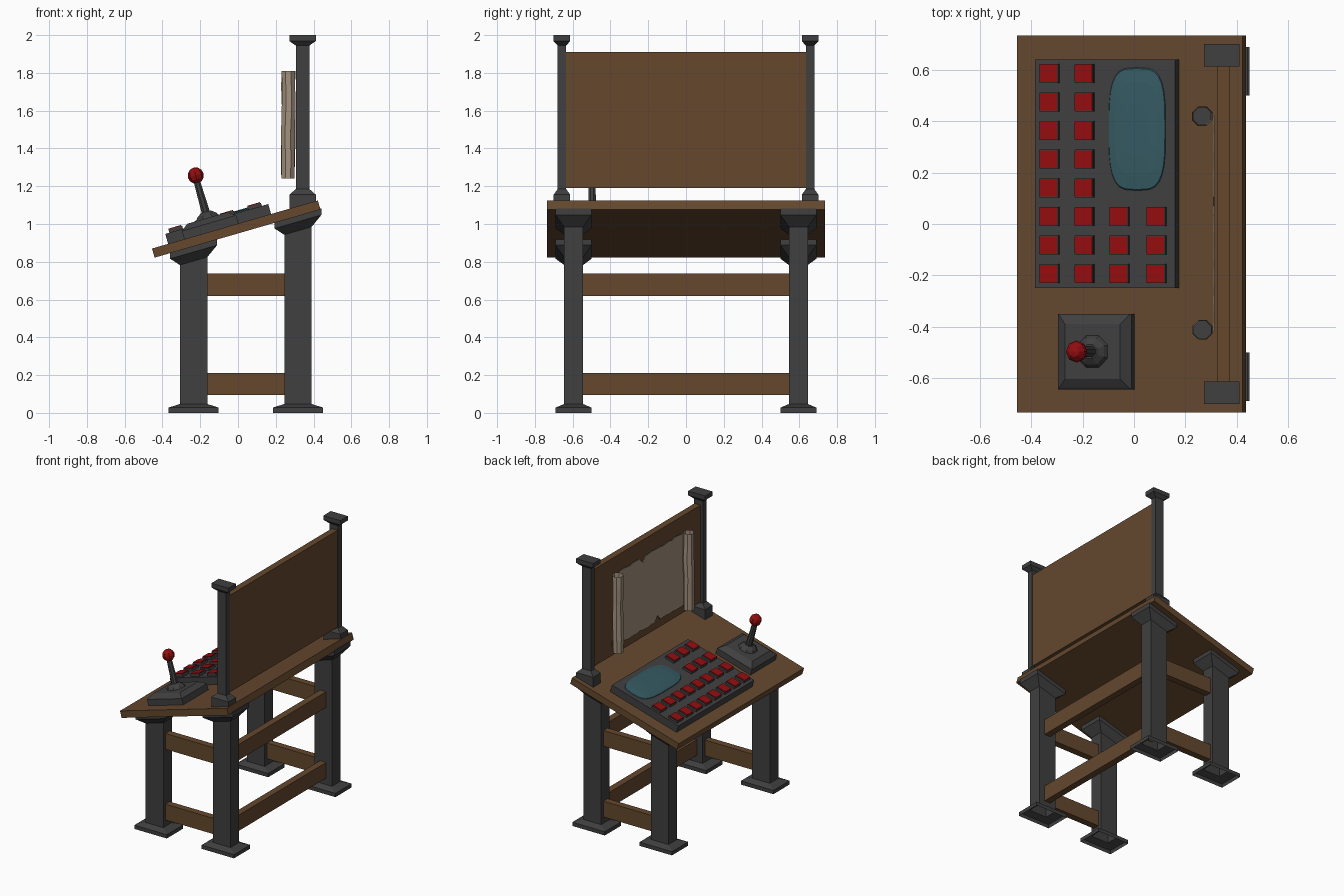
import bpy, bmesh, math, random
from mathutils import Matrix, Vector

if "Cube" in bpy.data.objects:
    bpy.data.objects.remove(bpy.data.objects["Cube"])

random.seed(4)
SLOPE = 0.29
TILT = Matrix.Translation((0, 0, 1.002)) @ Matrix.Rotation(-math.atan(SLOPE), 4, 'Y')  # desk-top frame


def mat(name, r, g, b):
    m = bpy.data.materials.new(name)
    m.diffuse_color = (r, g, b, 1)
    m.use_nodes = True
    m.node_tree.nodes["Principled BSDF"].inputs["Base Color"].default_value = m.diffuse_color
    return m


IRON = mat("dark_iron", .050, .050, .051)
WOOD = mat("brown_wood", .128, .064, .027)
RED = mat("red", .29, .004, .005)
GLASS = mat("teal_glass", .035, .100, .120)
PAPER = mat("old_paper", .37, .29, .21)


def finish(name, bm, material, matrix=None):
    if matrix:
        bm.transform(matrix)
    me = bpy.data.meshes.new(name)
    bm.to_mesh(me)
    bm.free()
    me.materials.append(material)
    ob = bpy.data.objects.new(name, me)
    bpy.context.collection.objects.link(ob)
    return ob


def loft(name, rings, material, matrix=None, bottom=True, top=True):
    """Skin a stack of closed rings, each a list of points running anticlockwise."""
    bm = bmesh.new()
    vs = [[bm.verts.new(p) for p in ring] for ring in rings]
    n = len(vs[0])
    for a, b in zip(vs, vs[1:]):
        for i in range(n):
            j = (i + 1) % n
            bm.faces.new((a[i], a[j], b[j], b[i]))
    if bottom:
        bm.faces.new(vs[0][::-1])
    if top:
        bm.faces.new(vs[-1])
    return finish(name, bm, material, matrix)


def rect(cx, cy, hx, hy, z, shear=0):
    return [(cx + sx * hx, cy + sy * hy, z + shear * (cx + sx * hx))
            for sx, sy in ((-1, -1), (1, -1), (1, 1), (-1, 1))]


def circle(cx, cy, r, z, n=8):
    return [(cx + r * math.cos((i + .5) * math.tau / n), cy + r * math.sin((i + .5) * math.tau / n), z)
            for i in range(n)]


def box(name, x0, x1, y0, y1, z0, z1, material, matrix=None):
    c = ((x0 + x1) / 2, (y0 + y1) / 2, (x1 - x0) / 2, (y1 - y0) / 2)
    return loft(name, [rect(*c, z0), rect(*c, z1)], material, matrix)


# Sloping desk top
box("desk_top", -.474, .44, -.735, .735, -.05, 0, WOOD, TILT)

# Legs with flared feet and sloping capitals; posts above the rear legs
UNDER = 1.002 - .052
for side, s in (("left", -1), ("right", 1)):
    y = s * .595
    for pos, x in (("front", -.235), ("rear", .3175)):
        loft(f"{pos}_leg_{side}", [
            rect(x, y, .133, .095, 0), rect(x, y, .133, .095, .028),
            rect(x, y, .0725, .05, .047), rect(x, y, .0725, .05, UNDER - .078, SLOPE),
            rect(x, y, .124, .095, UNDER - .03, SLOPE), rect(x, y, .124, .095, UNDER + .005, SLOPE)],
            IRON, bottom=False)
    p = s * .657
    loft(f"post_{side}", [
        rect(.342, p, .07, .044, 1.078), rect(.342, p, .07, .044, 1.155),
        rect(.342, p, .036, .0225, 1.185), rect(.342, p, .036, .0225, 1.945),
        rect(.342, p, .07, .044, 1.968), rect(.342, p, .07, .044, 2.0)], IRON)

# Stretcher beams on the sides and the rear
for level, z in (("lower", .095), ("upper", .62)):
    for side, s in (("left", -1), ("right", 1)):
        box(f"{level}_side_beam_{side}", -.17, .25, s * .595 - .025, s * .595 + .025, z, z + .117, WOOD)
    box(f"{level}_rear_beam", .2925, .3425, -.55, .55, z, z + .117, WOOD)

# Back board
box("back_board", .325, .374, -.638, .638, 1.19, 1.91, WOOD)

# Rolled paper ends and the torn sheet between them
for side, y in (("left", -.412), ("right", .42)):
    rings = [circle(.266 + random.uniform(-.003, .003), y, random.uniform(.037, .041), z)
             for z in (1.24, 1.35, 1.48, 1.6, 1.72, 1.81)]
    loft(f"paper_roll_{side}", rings, PAPER, bottom=False, top=False)
    loft(f"roll_core_{side}", [circle(.266, y, .036, 1.245), circle(.266, y, .036, 1.25)], IRON)

bm = bmesh.new()
N = 24
cols = []
for i in range(N + 1):
    yy = -.42 + .84 * i / N
    lo, hi = 1.25 + random.uniform(0, .012), 1.80 - random.uniform(0, .012)
    if i == 9:
        lo += .04
    if i == 14:
        hi -= .04
    cols.append((bm.verts.new((.31, yy, lo)), bm.verts.new((.31, yy, hi))))
for a, b in zip(cols, cols[1:]):
    bm.faces.new((a[0], a[1], b[1], b[0]))
sheet = finish("paper_sheet", bm, PAPER)
sol = sheet.modifiers.new("thickness", 'SOLIDIFY')
sol.thickness = .006
sol.offset = 0

# Control panel with framed buttons
TOP = .055
box("control_panel", -.385, .1825, -.25, .64, 0, TOP, IRON, TILT)
for row in range(8):
    y = .587 - row * .1115
    for x in (-.331, -.194, -.058, .086)[:4 if row > 4 else 2]:
        u = (x + .018) / .96
        box("button_frame", u - .036, u + .039, y - .037, y + .037, TOP - .005, TOP + .017, IRON, TILT)
        box("button", u - .035, u + .035, y - .034, y + .034, TOP + .01, TOP + .022, RED, TILT)


# Softly domed screen
def blob(scale, z, n=28):
    pts = []
    for i in range(n):
        c, s = math.cos(i * math.tau / n), math.sin(i * math.tau / n)
        pts.append((.029 + .117 * scale * math.copysign(abs(c) ** .55, c),
                    .37 + .243 * scale * math.copysign(abs(s) ** .6, s), z))
    return pts


loft("screen", [blob(1, TOP - .003), blob(.97, TOP + .004), blob(.75, TOP + .010), blob(.4, TOP + .013)],
     GLASS, TILT)

# Joystick: stepped base, mound, stick and ball
JU, JY = -.147, -.497
loft("joystick_base", [rect(JU, JY, .149, .147, 0), rect(JU, JY, .149, .147, .045),
                       rect(JU, JY, .14, .14, .052), rect(JU, JY, .112, .107, .074)], IRON, TILT)
loft("joystick_mound", [circle(JU, JY, .07, .07), circle(JU, JY, .055, .09), circle(JU, JY, .03, .107)], IRON, TILT)
loft("joystick_stick", [circle(JU, JY, .024, .1), circle(JU, JY, .018, .29)], IRON, TILT)
bm = bmesh.new()
bmesh.ops.create_uvsphere(bm, u_segments=8, v_segments=6, radius=.043)
bm.transform(Matrix.Translation((JU + .003, JY, .307)))
finish("joystick_ball", bm, RED, TILT)
